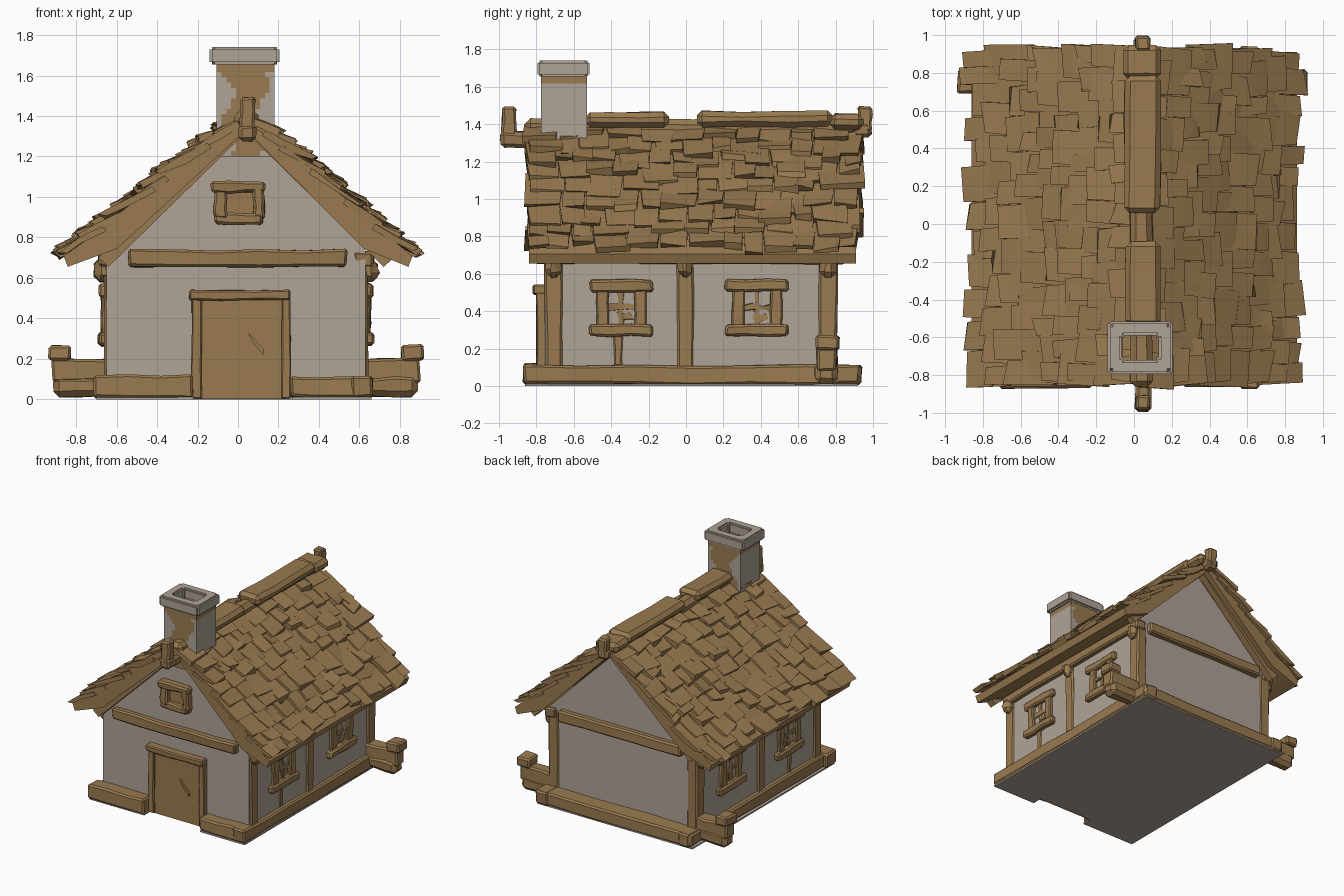
import bpy, bmesh, math, random
from mathutils import Vector

if "Cube" in bpy.data.objects:
    bpy.data.objects.remove(bpy.data.objects["Cube"])

random.seed(7)
R = random.uniform


def material(name, rgb):
    m = bpy.data.materials.new(name)
    m.diffuse_color = (*rgb, 1)
    m.use_nodes = True
    m.node_tree.nodes["Principled BSDF"].inputs["Base Color"].default_value = m.diffuse_color
    return m


WOOD = material("wood brown", (0.32, 0.195, 0.08))
PLASTER = material("plaster grey", (0.43, 0.37, 0.31))


def finish(bm, name, *mats):
    bmesh.ops.recalc_face_normals(bm, faces=bm.faces)
    me = bpy.data.meshes.new(name)
    bm.to_mesh(me)
    bm.free()
    ob = bpy.data.objects.new(name, me)
    bpy.context.collection.objects.link(ob)
    for m in mats:
        me.materials.append(m)
    return ob


def beam(name, x0, x1, y0, y1, z0, z1, mat=WOOD, bevel=0.012, jit=0.006, cuts=2):
    """Hand-hewn timber: a box cut along its length, jittered and bevelled."""
    bm = bmesh.new()
    bmesh.ops.create_cube(bm, size=1)
    size = [x1 - x0, y1 - y0, z1 - z0]
    mid = [(x0 + x1) / 2, (y0 + y1) / 2, (z0 + z1) / 2]
    for v in bm.verts:
        v.co = Vector([mid[i] + v.co[i] * size[i] for i in range(3)])
    ax = size.index(max(size))
    rails = [e for e in bm.edges if abs(e.verts[0].co[ax] - e.verts[1].co[ax]) > size[ax] * 0.9]
    if cuts:
        bmesh.ops.subdivide_edges(bm, edges=rails, cuts=cuts, use_grid_fill=True)
    for v in bm.verts:
        v.co += Vector([R(-jit, jit) for _ in range(3)])
        v.co.z = max(v.co.z, 0.002)
    if bevel:
        bm.normal_update()
        sharp = [e for e in bm.edges if len(e.link_faces) == 2 and e.calc_face_angle() > 0.8]
        bmesh.ops.bevel(bm, geom=sharp, offset=bevel, segments=1, affect='EDGES')
    return finish(bm, name, mat)


def prism(name, pts, a, b, mat, axis='Y'):
    """Extrude an outline along y (points are x,z) or along z (points are x,y)."""
    bm = bmesh.new()
    put = (lambda p, h: (p[0], h, p[1])) if axis == 'Y' else (lambda p, h: (p[0], p[1], h))
    lo = [bm.verts.new(put(p, a)) for p in pts]
    hi = [bm.verts.new(put(p, b)) for p in pts]
    bm.faces.new(lo)
    bm.faces.new(hi)
    for i in range(len(pts)):
        j = (i + 1) % len(pts)
        bm.faces.new((lo[i], lo[j], hi[j], hi[i]))
    return finish(bm, name, mat)


def tube(name, x0, x1, y0, y1, z0, z1, wall, mat, levels=1):
    """Square tube with open middle, used for the chimney."""
    bm = bmesh.new()

    def ring(d, z, n):
        c = [(x0 + d, y0 + d), (x1 - d, y0 + d), (x1 - d, y1 - d), (x0 + d, y1 - d)]
        return [bm.verts.new((*Vector(c[k]).lerp(Vector(c[(k + 1) % 4]), i / n), z))
                for k in range(4) for i in range(n)]
    n = 12 if levels > 1 else 1
    rings = [ring(0, z0 + (z1 - z0) * i / levels, n) for i in range(levels + 1)]
    rings += [ring(wall, z1, n), ring(wall, z0, n)]
    rings.append(rings[0])
    for a, b in zip(rings, rings[1:]):
        for i in range(len(a)):
            j = (i + 1) % len(a)
            bm.faces.new((a[i], a[j], b[j], b[i]))
    if levels == 1:
        bmesh.ops.bevel(bm, geom=bm.edges[:], offset=0.012, segments=2, affect='EDGES')
    return finish(bm, name, mat)


# Plaster body and floor slab with door notch
prism("plaster_walls", [(-0.65, 0.01), (0.63, 0.01), (0.63, 0.74), (0.04, 1.36), (-0.65, 0.74)],
      -0.76, 0.80, PLASTER)
prism("floor_slab", [(-0.70, -0.86), (-0.22, -0.86), (-0.22, -0.77), (0.27, -0.77), (0.27, -0.86),
                     (0.66, -0.86), (0.66, 0.92), (-0.70, 0.92)], 0, 0.012, PLASTER, 'Z')

# Foundation timbers
beam("front_sill_left", -0.71, -0.22, -0.87, -0.74, 0.01, 0.12)
beam("front_sill_right", 0.26, 0.66, -0.86, -0.74, 0.01, 0.11)
beam("back_sill", -0.69, 0.67, 0.78, 0.93, 0.01, 0.11)

# Front door
beam("door_panel", -0.19, 0.23, -0.785, -0.75, 0.002, 0.50, bevel=0, jit=0.001)
beam("door_jamb_left", -0.23, -0.18, -0.80, -0.75, 0.005, 0.50, bevel=0.006, jit=0.003)
beam("door_jamb_right", 0.215, 0.26, -0.80, -0.75, 0.005, 0.50, bevel=0.006, jit=0.003)
beam("door_lintel", -0.24, 0.26, -0.82, -0.75, 0.49, 0.54, bevel=0.008, jit=0.003)
prism("door_handle", [(0.05, 0.33), (0.13, 0.245), (0.125, 0.22), (0.07, 0.285)], -0.80, -0.78, WOOD)

# Tie beams on both gables
beam("front_tie_beam", -0.54, 0.54, -0.81, -0.74, 0.655, 0.74, cuts=4)
beam("back_tie_beam", -0.54, 0.54, 0.78, 0.85, 0.655, 0.74, cuts=4)

# Gable window
beam("gable_window_top", -0.135, 0.135, -0.82, -0.75, 1.02, 1.08)
beam("gable_window_bottom", -0.115, 0.125, -0.815, -0.75, 0.865, 0.92)
beam("gable_window_left", -0.12, -0.055, -0.815, -0.75, 0.89, 1.05)
beam("gable_window_right", 0.075, 0.13, -0.815, -0.75, 0.89, 1.05)
beam("gable_window_pane", -0.07, 0.09, -0.768, -0.75, 0.90, 1.04, bevel=0, jit=0)

# Long side walls, mirrored
for s, side in ((1, "right"), (-1, "left")):
    def sb(name, a, b, y0, y1, z0, z1, **k):
        xs = sorted((-0.01 + s * a, -0.01 + s * b))
        return beam(f"{side}_{name}", xs[0], xs[1], y0, y1, z0, z1, **k)
    sb("base_sill", 0.57, 0.675, -0.87, 0.94, 0.01, 0.11, cuts=5)
    for n, y0, y1 in (("front", -0.755, -0.66), ("middle", -0.05, 0.04), ("rear", 0.71, 0.81)):
        sb(n + "_post", 0.56, 0.652, y0, y1, 0.09, 0.70, jit=0.004)
        sb(n + "_bracket", 0.60, 0.70, y0 + 0.005, y1 - 0.005, 0.58, 0.70, bevel=0.03)
    sb("wall_plate", 0.58, 0.68, -0.76, 0.82, 0.655, 0.73, cuts=4)
    for n, c in (("front", -0.345), ("rear", 0.38)):
        w = n + "_window_"
        sb(w + "lintel", 0.60, 0.675, c - 0.168, c + 0.168, 0.505, 0.57)
        sb(w + "sill", 0.60, 0.68, c - 0.17, c + 0.168, 0.265, 0.33)
        for d, t in ((-0.1, "jamb_a"), (0.1, "jamb_b")):
            sb(w + t, 0.60, 0.665, c + d - 0.032, c + d + 0.032, 0.31, 0.52, bevel=0.008)
        sb(w + "mullion", 0.61, 0.648, c - 0.018, c + 0.014, 0.32, 0.51, bevel=0, jit=0.009)
        sb(w + "crossbar", 0.61, 0.65, c - 0.08, c + 0.08, 0.405, 0.435, bevel=0, jit=0.009)
        sb(w + "splinter", 0.61, 0.642, c - 0.01, c + 0.055, 0.35, 0.39, bevel=0, jit=0.014)
    sb("window_stud", 0.60, 0.648, -0.39, -0.335, 0.10, 0.28, jit=0.003)
    # Crossed log ends at the back corners
    sb("log_end", 0.58, 0.90, 0.69, 0.81, 0.01, 0.125, bevel=0.03)
    sb("log_upper", 0.60, 0.91, 0.70, 0.805, 0.085, 0.20)
    sb("log_peg", 0.815, 0.925, 0.69, 0.82, 0.19, 0.27, cuts=0)

# Roof: each slope runs from ridge (t=0) to eave (t=1)
TOP = [(0, 1.40), (0.42, 1.12), (0.7, 0.91), (1, 0.70)]


def slope(s, t):
    for (t0, z0), (t1, z1) in zip(TOP, TOP[1:]):
        if t <= t1 or t1 == 1:
            z = z0 + (z1 - z0) * (t - t0) / (t1 - t0)
            break
    return 0.04 + s * t * (0.83 if s > 0 else 0.91), z


for s, side in ((1, "right"), (-1, "left")):
    pts = [slope(s, t) for t in (0, 0.42, 0.7, 0.99)]
    x = [p[0] for p in pts]
    pts += [(x[3] - s * 0.02, 0.655), (x[2], 0.745), (0.04, 1.33)]
    prism(side + "_roof_deck", pts, -0.84, 0.91, WOOD)
    for end, y0, y1 in (("front", -0.83, -0.775), ("back", 0.815, 0.87)):
        e = 0.04 + s * 0.70
        prism(f"{side}_{end}_bargeboard", [(0.04, 1.40), (e + s * 0.03, 0.70), (e - s * 0.02, 0.655),
                                           (0.04, 1.32)], y0, y1, WOOD)
    # Ragged overlapping shingles
    bm = bmesh.new()
    ROWS = 9
    for r in range(ROWS):
        tr = 0.16 + 0.83 * r / (ROWS - 1)
        y = -0.87 + (R(0, 0.03))
        while y < 0.86:
            w = R(0.09, 0.20)
            if y + w > 0.88:
                w = 0.95 - y - R(0, 0.03)
            t1 = tr + R(-0.045, 0.025)
            t0 = max(0.0, t1 - R(0.2, 0.26))
            lift, skew = R(0.028, 0.065), R(-0.02, 0.02)
            rings = []
            for f in (0, 0.55, 1):
                px, pz = slope(s, t0 + (t1 - t0) * f)
                h = lift * f + R(-0.006, 0.006)
                q = []
                for d, th in ((-0.5, 0), (0.5, 0), (0.5, -0.032), (-0.5, -0.032)):
                    k = h + th + (R(-0.01, 0.01) if f else 0)
                    dn = R(-0.018, 0.018) if f == 1 else 0
                    q.append(bm.verts.new((px + s * (0.6 * k + dn), y + w / 2 + d * w * (1.02 - 0.06 * f)
                                           + skew * f, pz + 0.78 * k - dn * 0.7)))
                rings.append(q)
            for a, b in zip(rings, rings[1:]):
                for i in range(4):
                    j = (i + 1) % 4
                    bm.faces.new((a[i], a[j], b[j], b[i]))
            bm.faces.new(rings[0])
            bm.faces.new(rings[-1])
            y += w
    finish(bm, side + "_shingles", WOOD)

# Ridge timbers and end posts
beam("ridge_core", -0.02, 0.10, -0.86, 0.92, 1.34, 1.43, bevel=0.03, cuts=5)
beam("ridge_cap_front", -0.045, 0.14, -0.54, -0.09, 1.385, 1.465, bevel=0.028)
beam("ridge_cap_back", -0.05, 0.14, 0.06, 0.78, 1.385, 1.47, bevel=0.028)
beam("ridge_cap_end", -0.055, 0.14, 0.77, 0.95, 1.37, 1.455, bevel=0.028)
beam("ridge_beam_front", 0.005, 0.09, -0.995, -0.80, 1.275, 1.36, bevel=0.02)
beam("ridge_post_front", 0.01, 0.085, -0.985, -0.91, 1.31, 1.49)
beam("ridge_beam_back", 0.0, 0.09, 0.80, 0.99, 1.33, 1.41, bevel=0.02)
beam("ridge_post_back", 0.01, 0.085, 0.92, 0.995, 1.36, 1.495)

# Chimney: timber shaft with plaster sides and worn patches, plaster cap
shaft = tube("chimney_shaft", -0.105, 0.18, -0.775, -0.53, 1.20, 1.67, 0.045, WOOD, levels=18)
shaft.data.materials.append(PLASTER)
for p in shaft.data.polygons:
    c, n = p.center, p.normal
    side = abs(n.x) > 0.5 and (c.x < -0.09 or c.x > 0.17)
    edge = (c.y < -0.76 or c.y > -0.54) and abs(n.y) > 0.5
    worn = 0.085 + 0.035 * math.sin(c.z * 24 + (2.2 if c.x > 0.04 else 0))
    if (side and c.z < 1.63) or (edge and c.z < 1.61 and abs(c.x - 0.037) > worn):
        p.material_index = 1
tube("chimney_cap", -0.14, 0.205, -0.795, -0.515, 1.655, 1.74, 0.075, PLASTER)

# Smooth shading with sharp edges kept
for ob in bpy.data.objects:
    ob.select_set(True)
    bpy.context.view_layer.objects.active = ob
bpy.ops.object.shade_smooth_by_angle(angle=math.radians(32))
